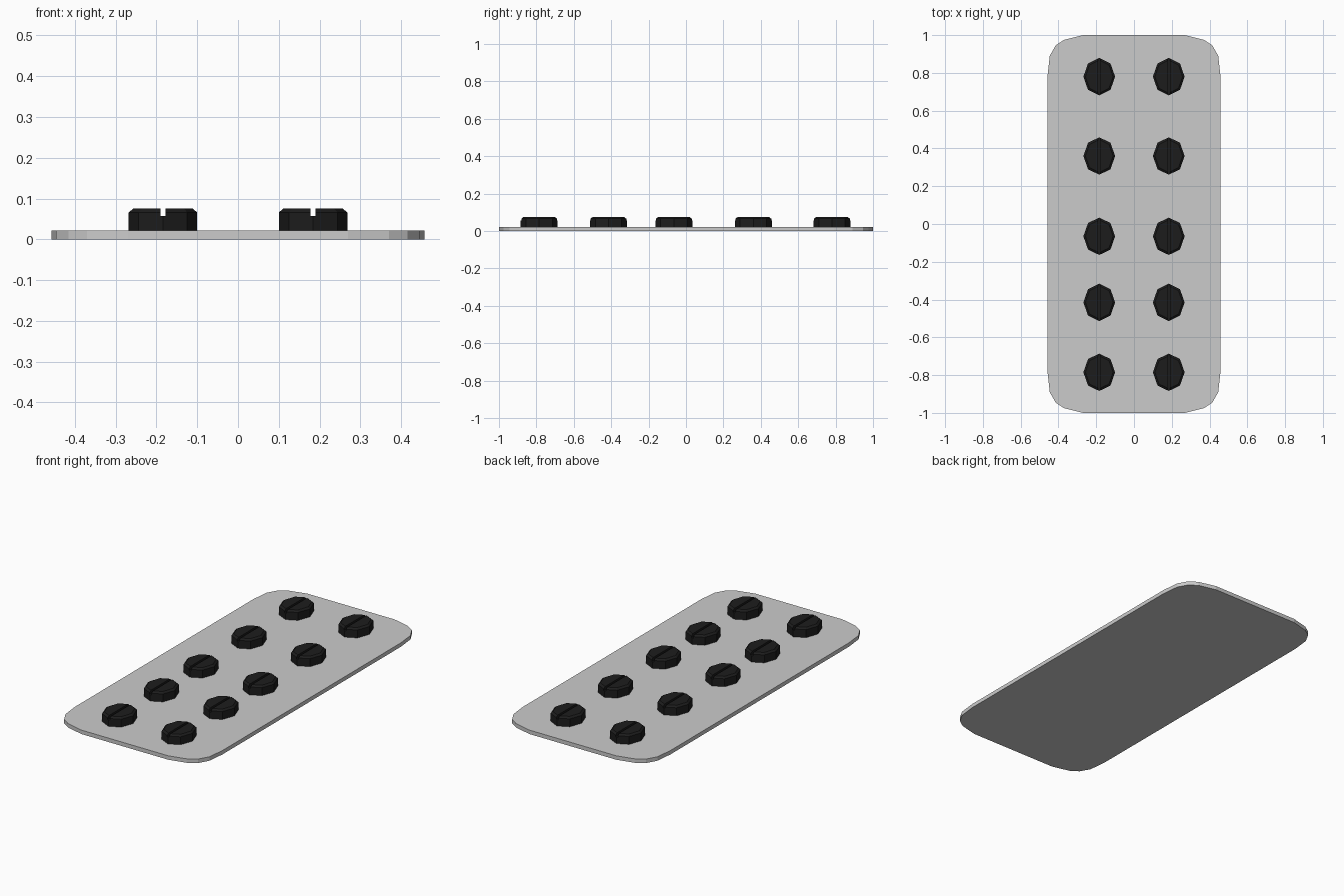
import bpy, bmesh, math

if "Cube" in bpy.data.objects:
    bpy.data.objects.remove(bpy.data.objects["Cube"])

def material(name, c):
    m = bpy.data.materials.new(name)
    m.diffuse_color = (c, c, c, 1)
    m.use_nodes = True
    m.node_tree.nodes["Principled BSDF"].inputs["Base Color"].default_value = m.diffuse_color
    return m

def loft(name, rings, mat=None):
    """Closed flat-faced solid through stacked rings of points."""
    bm = bmesh.new()
    vs = [[bm.verts.new(p) for p in r] for r in rings]
    n = len(vs[0])
    bm.faces.new(vs[0][::-1])
    bm.faces.new(vs[-1])
    for a, b in zip(vs, vs[1:]):
        for i in range(n):
            j = (i + 1) % n
            bm.faces.new((a[i], a[j], b[j], b[i]))
    bmesh.ops.recalc_face_normals(bm, faces=bm.faces)
    me = bpy.data.meshes.new(name)
    bm.to_mesh(me)
    bm.free()
    ob = bpy.data.objects.new(name, me)
    bpy.context.collection.objects.link(ob)
    if mat:
        me.materials.append(mat)
    return ob

black = material("black", 0.012)

# Base plate with rounded corners
T = 0.022
corner = [(.457, .79), (.446, .89), (.415, .945), (.37, .975), (.27, 1.0)]
outline = (corner + [(-x, y) for x, y in corner[::-1]]
           + [(-x, -y) for x, y in corner] + [(x, -y) for x, y in corner[::-1]])
loft("base_plate", [[(x, y, z) for x, y in outline] for z in (0, T)])

# Octagonal bolt heads, chamfered on top
def octagon(rx, ry, z):
    return [(rx * math.cos(k * math.pi / 4), ry * math.sin(k * math.pi / 4), z)
            for k in range(8)]

for side in (-1, 1):
    x = side * 0.184
    # Screwdriver slot cutter shared by the column
    w = 0.0065
    slot = loft("slot_cutter", [[(x - w, -1, z), (x + w, -1, z), (x + w, 1, z), (x - w, 1, z)]
                                for z in (0.057, 0.12)])
    slot.hide_render = True
    slot.hide_viewport = True
    slot.display_type = 'WIRE'
    for y in (0.78, 0.36, -0.065, -0.415, -0.785):
        bolt = loft("bolt_head", [octagon(.084, .099, T - .002), octagon(.084, .099, .066),
                                  octagon(.073, .087, .075)], black)
        bolt.location = (x, y, 0)
        cut = bolt.modifiers.new("slot", 'BOOLEAN')
        cut.operation = 'DIFFERENCE'
        cut.solver = 'EXACT'
        cut.object = slot
